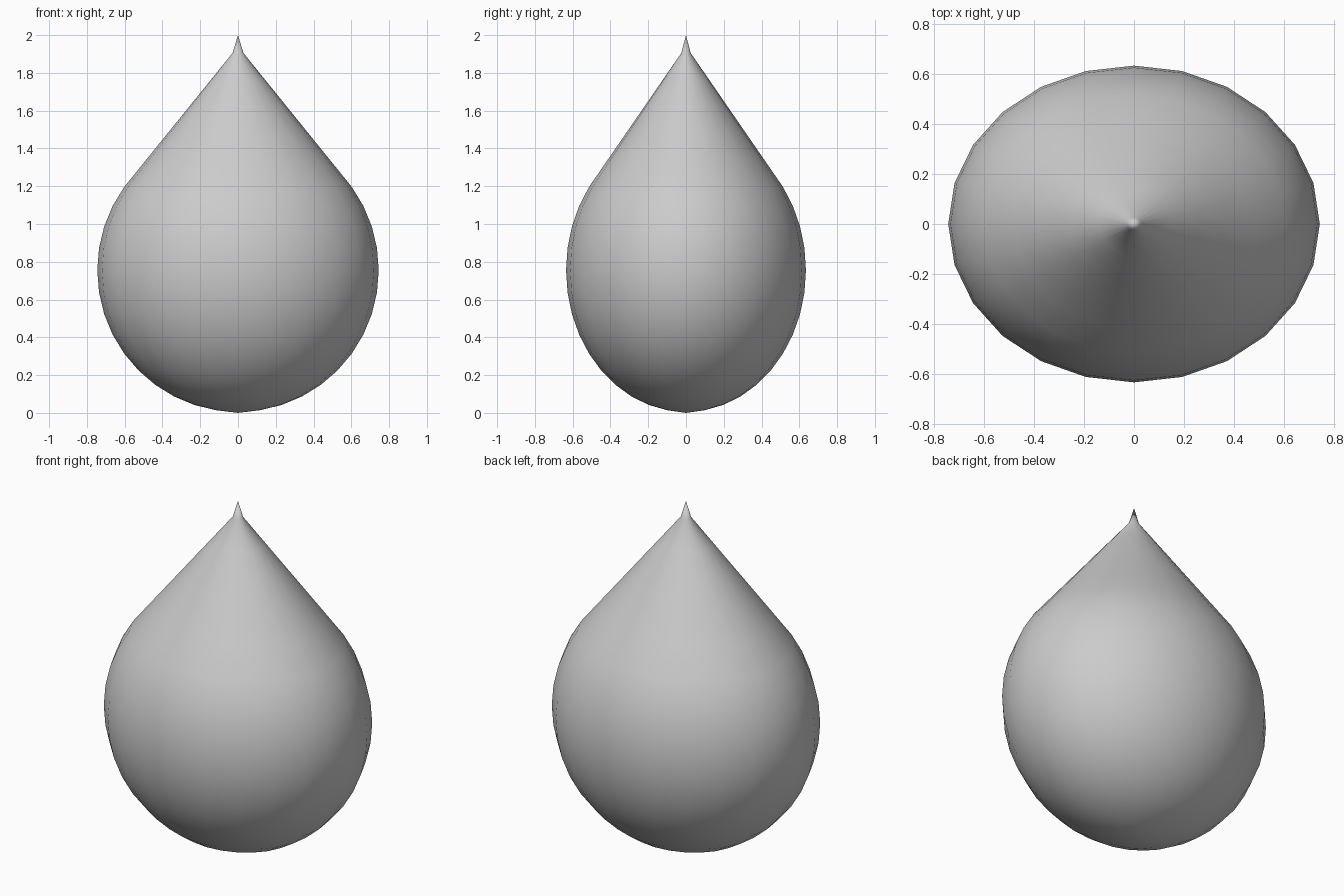
import bpy, bmesh, math

if "Cube" in bpy.data.objects:
    bpy.data.objects.remove(bpy.data.objects["Cube"])

SEGMENTS = 24
RX, RY, RZ = 0.745, 0.635, 0.75   # half sizes of the rounded belly


def lathe(name, profile, bottom, top):
    """Revolve (rx, ry, z) rings around z and close both ends with a point."""
    bm = bmesh.new()
    rings = []
    for rx, ry, z in profile:
        angles = [math.tau * i / SEGMENTS for i in range(SEGMENTS)]
        rings.append([bm.verts.new((rx * math.cos(a), ry * math.sin(a), z)) for a in angles])
    low, high = bm.verts.new((0, 0, bottom)), bm.verts.new((0, 0, top))
    for i in range(SEGMENTS):
        j = (i + 1) % SEGMENTS
        bm.faces.new((low, rings[0][j], rings[0][i]))
        for a, b in zip(rings, rings[1:]):
            bm.faces.new((a[i], a[j], b[j], b[i]))
        bm.faces.new((rings[-1][i], rings[-1][j], high))
    bmesh.ops.recalc_face_normals(bm, faces=bm.faces)
    for f in bm.faces:
        f.smooth = True
    mesh = bpy.data.meshes.new(name)
    bm.to_mesh(mesh)
    bm.free()
    obj = bpy.data.objects.new(name, mesh)
    bpy.context.collection.objects.link(obj)
    return obj


# Rounded belly: sphere rings every 9 degrees, up to 36 degrees above the middle
profile = []
for deg in range(-81, 37, 9):
    a = math.radians(deg)
    profile.append((RX * math.cos(a), RY * math.cos(a), RZ + 0.005 + RZ * math.sin(a)))

# Straight cone up to the narrow neck below the tip
bx, by, bz = profile[-1]
for k in range(1, 6):
    t = k / 5
    profile.append((bx + (0.029 - bx) * t, by + (0.025 - by) * t, bz + (1.905 - bz) * t))

# Drop body with its small pointed tip
lathe("drop_body", profile, 0.0, 2.0)
